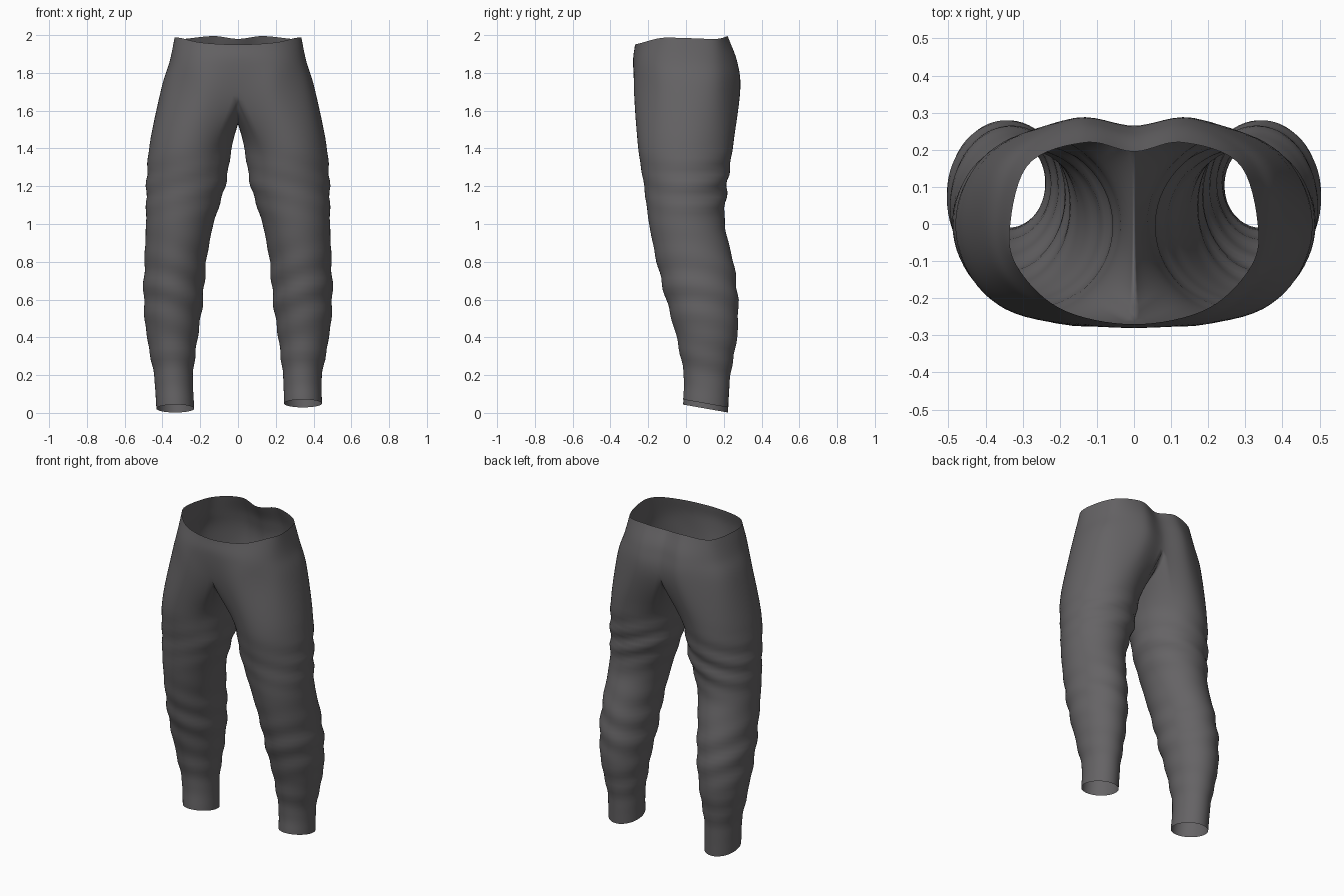
import bpy, bmesh, math
from mathutils import Vector

if "Cube" in bpy.data.objects:
    bpy.data.objects.remove(bpy.data.objects["Cube"])

NA, NI, SUB = 44, 20, 7      # outer columns, inner-leg columns, rows per section


def spline(pts, u, mirror=False):
    """Catmull-Rom through pts, u in 0..1; mirror = tangent across x=0 at both ends."""
    def ghost(a, b):
        return Vector((-b.x, b.y, b.z)) if mirror else 2 * a - b
    p = [ghost(pts[0], pts[1])] + pts + [ghost(pts[-1], pts[-2])]
    t = u * (len(pts) - 1)
    i = min(int(t), len(pts) - 2)
    t -= i
    a, b, c, d = p[i:i + 4]
    return 0.5 * (2 * b + (c - a) * t + (2 * a - 5 * b + 4 * c - d) * t * t
                  + (3 * b - a - 3 * c + d) * t ** 3)


def arc(pts, n, mirror):
    pts = [Vector(p) for p in pts]
    return [spline(pts, i / n, mirror) for i in range(n + 1)]


# Half outlines of the trunk, front centre round the hip to back centre
WAIST = [(0, -.27, 1.95), (.19, -.232, 1.96), (.305, -.13, 1.985), (.335, -.02, 1.985),
         (.285, .16, 1.98), (.13, .22, 1.995), (0, .195, 1.98)]
HIP = [(0, -.28, 1.85), (.2, -.255, 1.85), (.325, -.15, 1.86), (.362, 0, 1.86),
       (.315, .17, 1.86), (.15, .268, 1.86), (0, .246, 1.86)]
SEAT = [(0, -.262, 1.68), (.2, -.268, 1.70), (.36, -.15, 1.72), (.405, .02, 1.72),
        (.355, .18, 1.72), (.17, .284, 1.71), (0, .262, 1.70)]
# Crotch seam, back to front
CROTCH = [(0, .262, 1.70), (0, .215, 1.62), (0, .13, 1.56), (0, .02, 1.53),
          (0, -.1, 1.54), (0, -.2, 1.59), (0, -.262, 1.68)]
# Leg sections: z, inner x, outer x, front y, back y
LEG = [(1.42, .03, .468, -.255, .25), (1.2, .068, .485, -.222, .218),
       (1.0, .13, .487, -.195, .205), (.8, .168, .495, -.155, .25),
       (.6, .185, .5, -.105, .275), (.4, .213, .482, -.05, .27),
       (.2, .238, .445, -.012, .235), (.03, .238, .438, -.015, .222)]


def leg_ring(sec, side, hem):
    z, xi, xo, yf, yb = sec
    cx, rx, cy, ry = (xi + xo) / 2, (xo - xi) / 2, (yf + yb) / 2, (yb - yf) / 2
    ring = []
    for i in range(NA + NI):
        a = -130 + 260 * i / NA if i <= NA else 130 + 100 * (i - NA) / NI
        a = math.radians(a)
        p = Vector((cx + rx * math.cos(a), cy + ry * math.sin(a), z))
        if hem:   # trouser hem slopes down to the back, one leg a little longer
            p.z = (.05 if side > 0 else .023) - .021 * math.sin(a)
            p.x += .006 * side
        ring.append(p)
    return ring


def build_side(bm, side):
    trunk = [arc(r, NA, True) for r in (WAIST, HIP, SEAT)]
    crotch = arc(CROTCH, NI, False)
    legs = [leg_ring(s, side, s is LEG[-1]) for s in LEG]
    cols = []
    for i in range(NA + NI):
        if i <= NA:
            keys = [r[i] for r in trunk] + [r[i] for r in legs]
        else:
            keys = [crotch[i - NA]] + [r[i] for r in legs]
        n = (len(keys) - 1) * SUB
        col = []
        for k in range(n + 1):
            p = spline(keys, k / n)
            p.x = max(p.x, 0)
            col.append(bm.verts.new((p.x * side, p.y, p.z)))
        cols.append(col)
    top = 2 * SUB               # trunk rows exist only on outer columns
    for i in range(NA + NI):
        a, b = cols[i], cols[(i + 1) % (NA + NI)]
        if i < NA:
            start = 0
        else:                   # inner leg: drop trunk rows of the seam columns
            start = 0
            a = a[top:] if i <= NA else a
            b = b[top:] if i == NA + NI - 1 else b
        for k in range(start, len(a) - 1):
            q = (a[k], a[k + 1], b[k + 1], b[k])
            bm.faces.new(q if side > 0 else q[::-1])


def bump(z, c, w):
    return math.exp(-((z - c) / w) ** 2)


def fold_cloth(bm):
    """Soft creases behind the thighs, around the knees and above the hems."""
    bm.normal_update()
    moves = []
    for v in bm.verts:
        x, y, z = abs(v.co.x), v.co.y, v.co.z
        if x < .02 or v.is_boundary:
            continue
        back = min(max(.5 + y * 2.5, 0), 1)
        d = .008 * math.sin(52 * z + 16 * x) * bump(z, 1.2, .14) * (.25 + .75 * back)
        d += .005 * math.sin(40 * z - 14 * x + 6 * y) * bump(z, .65, .2)
        d += .003 * math.sin(45 * z + 12 * y) * bump(z, .3, .12)
        moves.append((v, v.normal * d))
    for v, m in moves:
        v.co += m


# Trousers: one open cloth shell
bm = bmesh.new()
for side in (1, -1):
    build_side(bm, side)
bmesh.ops.remove_doubles(bm, verts=bm.verts, dist=.0005)
bmesh.ops.recalc_face_normals(bm, faces=bm.faces)
fold_cloth(bm)
mesh = bpy.data.meshes.new("trousers")
bm.to_mesh(mesh)
bm.free()
trousers = bpy.data.objects.new("trousers", mesh)
bpy.context.collection.objects.link(trousers)
for poly in mesh.polygons:
    poly.use_smooth = True

# Dark grey cloth
cloth = bpy.data.materials.new("dark_cloth")
cloth.diffuse_color = (.13, .125, .13, 1)
cloth.use_nodes = True
cloth.node_tree.nodes["Principled BSDF"].inputs["Base Color"].default_value = cloth.diffuse_color
mesh.materials.append(cloth)
